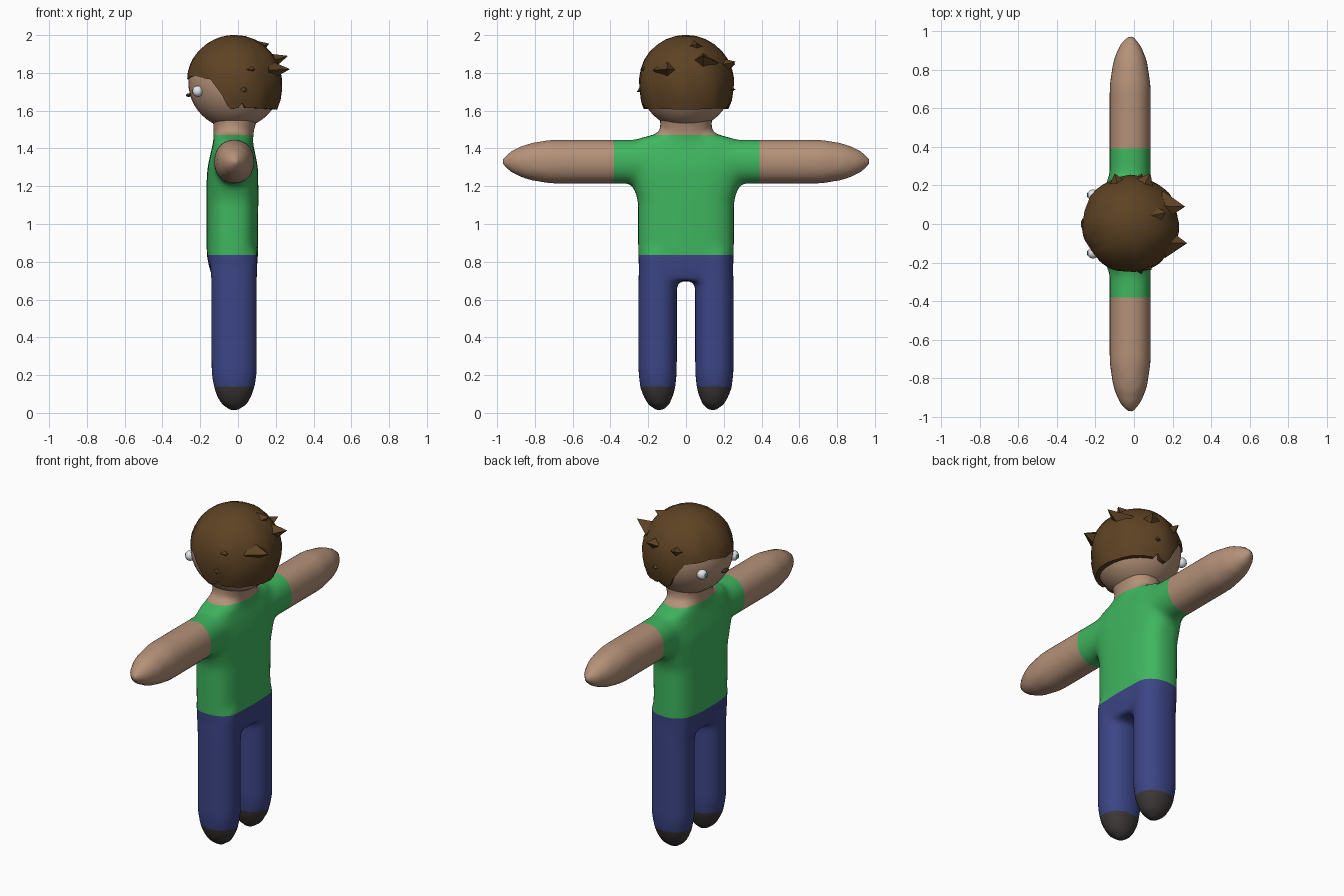
import bpy, bmesh, math, random
from mathutils import Vector

if "Cube" in bpy.data.objects:
    bpy.data.objects.remove(bpy.data.objects["Cube"])

random.seed(4)
HEAD = Vector((-0.018, 0, 1.75))


def material(name, rgb):
    m = bpy.data.materials.new(name)
    m.diffuse_color = (*rgb, 1)
    m.use_nodes = True
    m.node_tree.nodes["Principled BSDF"].inputs["Base Color"].default_value = m.diffuse_color
    return m


skin = material("skin", (0.46, 0.285, 0.19))
shirt = material("shirt green", (0.05, 0.47, 0.115))
trousers = material("trouser blue", (0.045, 0.06, 0.24))
shoe = material("shoe charcoal", (0.045, 0.04, 0.038))
brown = material("hair brown", (0.11, 0.055, 0.017))
white = material("eye white", (0.8, 0.82, 0.84))
green = material("iris green", (0.05, 0.3, 0.2))
dark = material("mouth brown", (0.06, 0.028, 0.015))


def finish(name, bm, mats, angle=40):
    bmesh.ops.recalc_face_normals(bm, faces=bm.faces)
    me = bpy.data.meshes.new(name)
    bm.to_mesh(me)
    bm.free()
    for m in mats:
        me.materials.append(m)
    me.shade_smooth()
    me.set_sharp_from_angle(angle=math.radians(angle))
    ob = bpy.data.objects.new(name, me)
    bpy.context.collection.objects.link(ob)
    return ob


def loft(bm, rings, place, power=1.0, n=24):
    """Closed tube: each ring is (position, centre a, half a, centre b, half b)."""
    loops = []
    for t, ca, ha, cb, hb in rings:
        loop = []
        for i in range(n):
            c, s = math.cos(i * math.tau / n), math.sin(i * math.tau / n)
            a = ca + ha * math.copysign(abs(c) ** power, c)
            b = cb + hb * math.copysign(abs(s) ** power, s)
            loop.append(bm.verts.new(place(t, a, b)))
        loops.append(loop)
    for p, q in zip(loops, loops[1:]):
        for i in range(n):
            bm.faces.new((p[i], p[(i + 1) % n], q[(i + 1) % n], q[i]))
    bm.faces.new(loops[0])
    bm.faces.new(loops[-1])


# Body: torso, neck, legs and arms fused into one soft skin
bm = bmesh.new()
upright = lambda t, a, b: (a, b, t)
loft(bm, [(0.70, -0.02, 0.11, 0, 0.20), (0.76, -0.025, 0.125, 0, 0.25),
          (0.83, -0.03, 0.136, 0, 0.255), (1.12, -0.03, 0.138, 0, 0.255),
          (1.20, -0.03, 0.138, 0, 0.28), (1.30, -0.028, 0.134, 0, 0.32),
          (1.39, -0.027, 0.115, 0, 0.32), (1.45, -0.028, 0.10, 0, 0.26),
          (1.48, -0.03, 0.10, 0, 0.15)], upright, 0.7)
loft(bm, [(1.40, -0.028, 0.105, 0, 0.13), (1.50, -0.022, 0.108, 0, 0.135),
          (1.56, -0.015, 0.12, 0, 0.14), (1.62, -0.015, 0.15, 0, 0.15)], upright, 0.9)
for s in (-1, 1):
    loft(bm, [(0.005, -0.02, 0.015, s * 0.14, 0.015), (0.05, -0.02, 0.075, s * 0.145, 0.063),
              (0.12, -0.02, 0.106, s * 0.149, 0.092), (0.21, -0.02, 0.122, s * 0.15, 0.103),
              (0.68, -0.02, 0.122, s * 0.15, 0.103), (0.85, -0.025, 0.13, s * 0.15, 0.10)],
         upright, 0.9)
    loft(bm, [(0.15, -0.02, 0.108, 1.33, 0.118), (0.72, -0.02, 0.108, 1.33, 0.118),
              (0.85, -0.02, 0.088, 1.33, 0.094), (0.93, -0.02, 0.055, 1.33, 0.056),
              (0.98, -0.02, 0.014, 1.33, 0.014)], lambda t, a, b: (a, s * t, b), 0.95)
raw = finish("body_source", bm, [])
mod = raw.modifiers.new("fuse", 'REMESH')
mod.mode = 'VOXEL'
mod.voxel_size = 0.022
mod = raw.modifiers.new("soften", 'SMOOTH')
mod.factor = 0.5
mod.iterations = 6
dg = bpy.context.evaluated_depsgraph_get()
bm = bmesh.new()
bm.from_object(raw, dg)
bpy.data.objects.remove(raw)

# Clean colour borders for shoes, waist, collar and sleeves
for co, no in (((0, 0, 0.14), (0, 0, 1)), ((0, 0, 0.835), (0, 0, 1)), ((0, 0, 1.47), (0, 0, 1)),
               ((0, 0.39, 0), (0, 1, 0)), ((0, -0.38, 0), (0, 1, 0))):
    bmesh.ops.bisect_plane(bm, geom=bm.verts[:] + bm.edges[:] + bm.faces[:],
                           plane_co=co, plane_no=no, dist=0.0005)
for f in bm.faces:
    c = f.calc_center_median()
    if c.z < 0.14:
        f.material_index = 3
    elif c.z < 0.835:
        f.material_index = 2
    elif c.z > 1.47 or c.y > 0.39 or c.y < -0.38:
        f.material_index = 0
    else:
        f.material_index = 1
finish("body", bm, [skin, shirt, trousers, shoe], 60)


def ball(name, centre, radius, mat, squash=(1, 1, 1), seg=16):
    bm = bmesh.new()
    bmesh.ops.create_uvsphere(bm, u_segments=seg, v_segments=seg * 3 // 4, radius=radius)
    for v in bm.verts:
        v.co = Vector(centre) + Vector([a * b for a, b in zip(v.co, squash)])
    return finish(name, bm, [mat], 60)


# Head, facing -x
ball("head", HEAD, 0.245, skin, seg=32)

# Eyes with irises, and the small mouth
for s, side in ((-1, "right"), (1, "left")):
    ball(side + "_eye", (-0.213, s * 0.15, 1.703), 0.029, white)
    ball(side + "_iris", (-0.239, s * 0.15, 1.703), 0.013, green, (0.4, 1, 1), 12)
ball("mouth", (-0.262, 0, 1.682), 0.03, dark, (0.45, 1, 0.3), 12)

# Hair: cap whose lower edge follows the hairline (angle from face, height)
LINE = [(0, 1.765), (30, 1.785), (60, 1.765), (68, 1.72), (74, 1.69), (79, 1.635), (85, 1.608),
        (95, 1.615), (100, 1.64), (105, 1.615), (180, 1.605)]


def hairline(deg):
    for (a, za), (b, zb) in zip(LINE, LINE[1:]):
        if deg <= b:
            return za + (zb - za) * (deg - a) / (b - a)
    return LINE[-1][1]


N, ROWS, R = 72, 10, 0.251
bm = bmesh.new()
top = bm.verts.new(HEAD + Vector((0, 0, R)))
cols = []
for i in range(N):
    phi = math.tau * i / N
    deg = math.degrees(phi)
    end = math.acos((hairline(min(deg, 360 - deg)) - HEAD.z) / R)
    col = []
    for j in range(1, ROWS + 1):
        th = end * j / ROWS
        w = math.sin(th)
        if th > math.pi / 2:
            w **= 0.6
        r = R * w * (1 + 0.014 * math.sin(7 * phi + 2 * th) * w)
        r += random.uniform(-0.002, 0.002)
        col.append(bm.verts.new(HEAD + Vector((-r * math.cos(phi), r * math.sin(phi), R * math.cos(th)))))
    # inner lip back to the scalp
    lip = col[-1].co - HEAD
    col.append(bm.verts.new(HEAD + Vector((lip.x * 0.86, lip.y * 0.86, lip.z))))
    cols.append(col)
for i in range(N):
    a, b = cols[i], cols[(i + 1) % N]
    bm.faces.new((top, a[0], b[0]))
    for j in range(ROWS):
        bm.faces.new((a[j], a[j + 1], b[j + 1], b[j]))
finish("hair", bm, [brown], 45)


# Pointed tufts: (root direction, tip, root width)
def tuft(name, root, tip, width):
    bm = bmesh.new()
    base = HEAD + Vector(root).normalized() * 0.215
    tip = Vector(tip)
    d = (tip - base).normalized()
    side = d.cross(Vector((0, 0, 1))).normalized()
    up = side.cross(d)
    ring = [bm.verts.new(base + side * width * a + up * width * b)
            for a, b in ((1, 0), (0, 0.7), (-1, 0), (0, -0.7))]
    apex = bm.verts.new(tip)
    for i in range(4):
        bm.faces.new((ring[i], ring[(i + 1) % 4], apex))
    bm.faces.new(ring)
    finish(name, bm, [brown], 30)


TUFTS = [((0.8, 0.45, 0.5), (0.265, 0.09, 1.89), 0.08),
         ((0.85, -0.45, 0.3), (0.275, -0.10, 1.82), 0.08),
         ((0.5, 0.2, 0.8), (0.165, 0.06, 1.955), 0.07),
         ((0.3, 0.9, 0.4), (0.085, 0.262, 1.86), 0.07),
         ((-0.3, 0.9, 0.35), (-0.10, 0.262, 1.85), 0.06),
         ((0.3, -0.9, 0.3), (0.09, -0.238, 1.82), 0.06),
         ((0.2, 1, -0.1), (0.04, 0.262, 1.71), 0.05),
         ((0.2, -1, -0.1), (0.04, -0.26, 1.70), 0.05)]
for k, (root, tip, width) in enumerate(TUFTS):
    tuft("hair_tuft_%d" % (k + 1), root, tip, width)
